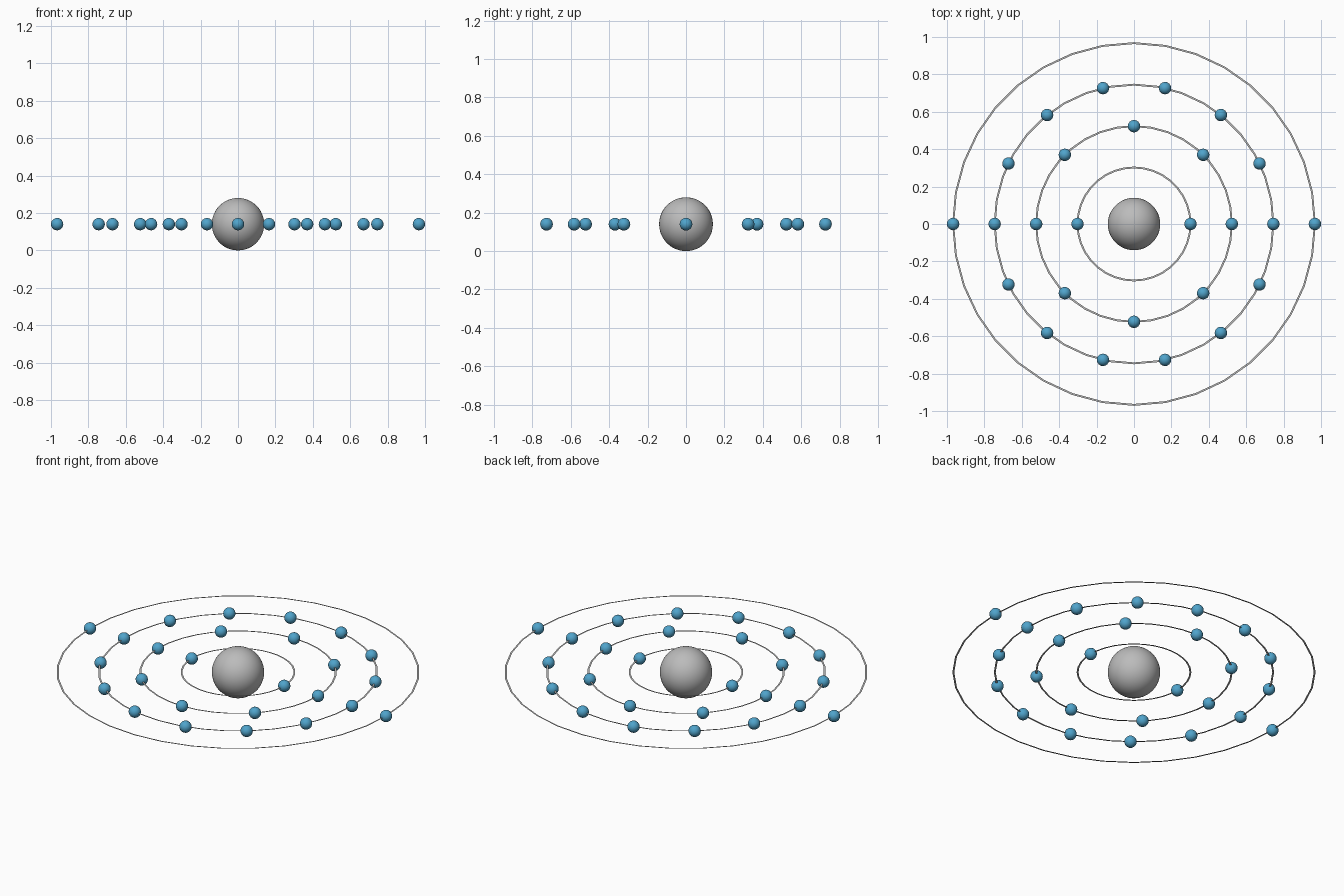
import bpy, bmesh, math

cube = bpy.data.objects.get("Cube")
if cube:
    bpy.data.objects.remove(cube, do_unlink=True)

CENTRE_Z = 0.14
CORE_R = 0.14
BALL_R = 0.033
RING_HALF_WIDTH = 0.005
SEGMENTS = 36
# Orbit radius and number of balls on it
ORBITS = [(0.302, 2), (0.523, 8), (0.745, 14), (0.967, 2)]


def make_material(name, colour):
    mat = bpy.data.materials.new(name)
    mat.use_nodes = True
    mat.diffuse_color = colour
    mat.node_tree.nodes["Principled BSDF"].inputs["Base Color"].default_value = colour
    return mat


grey = make_material("grey", (0.50, 0.50, 0.50, 1))
blue = make_material("blue", (0.08, 0.37, 0.60, 1))


def make_mesh(name, bm, mat):
    mesh = bpy.data.meshes.new(name)
    bm.to_mesh(mesh)
    bm.free()
    mesh.materials.append(mat)
    return mesh


def place(name, mesh, x=0, y=0):
    obj = bpy.data.objects.new(name, mesh)
    obj.location = (x, y, CENTRE_Z)
    bpy.context.collection.objects.link(obj)
    return obj


def sphere_mesh(name, radius, segments, mat):
    bm = bmesh.new()
    bmesh.ops.create_uvsphere(bm, u_segments=segments, v_segments=segments // 2, radius=radius)
    for face in bm.faces:
        face.smooth = True
    return make_mesh(name, bm, mat)


def ring_mesh(name, radius, mat):
    """Flat annulus facing up."""
    bm = bmesh.new()
    loops = []
    for r in (radius - RING_HALF_WIDTH, radius + RING_HALF_WIDTH):
        angles = [math.tau * i / SEGMENTS for i in range(SEGMENTS)]
        loops.append([bm.verts.new((r * math.cos(a), r * math.sin(a), 0)) for a in angles])
    inner, outer = loops
    for i in range(SEGMENTS):
        j = (i + 1) % SEGMENTS
        bm.faces.new((inner[i], outer[i], outer[j], inner[j]))
    return make_mesh(name, bm, mat)


# Central sphere
place("core", sphere_mesh("core", CORE_R, 48, grey))

# Flat orbit rings with evenly spaced balls sharing one mesh
ball = sphere_mesh("ball", BALL_R, 24, blue)
for n, (radius, count) in enumerate(ORBITS, 1):
    place(f"orbit_ring_{n}", ring_mesh(f"orbit_ring_{n}", radius, grey))
    for k in range(count):
        a = math.tau * k / count
        place(f"orbit_{n}_ball_{k + 1}", ball, radius * math.cos(a), radius * math.sin(a))
